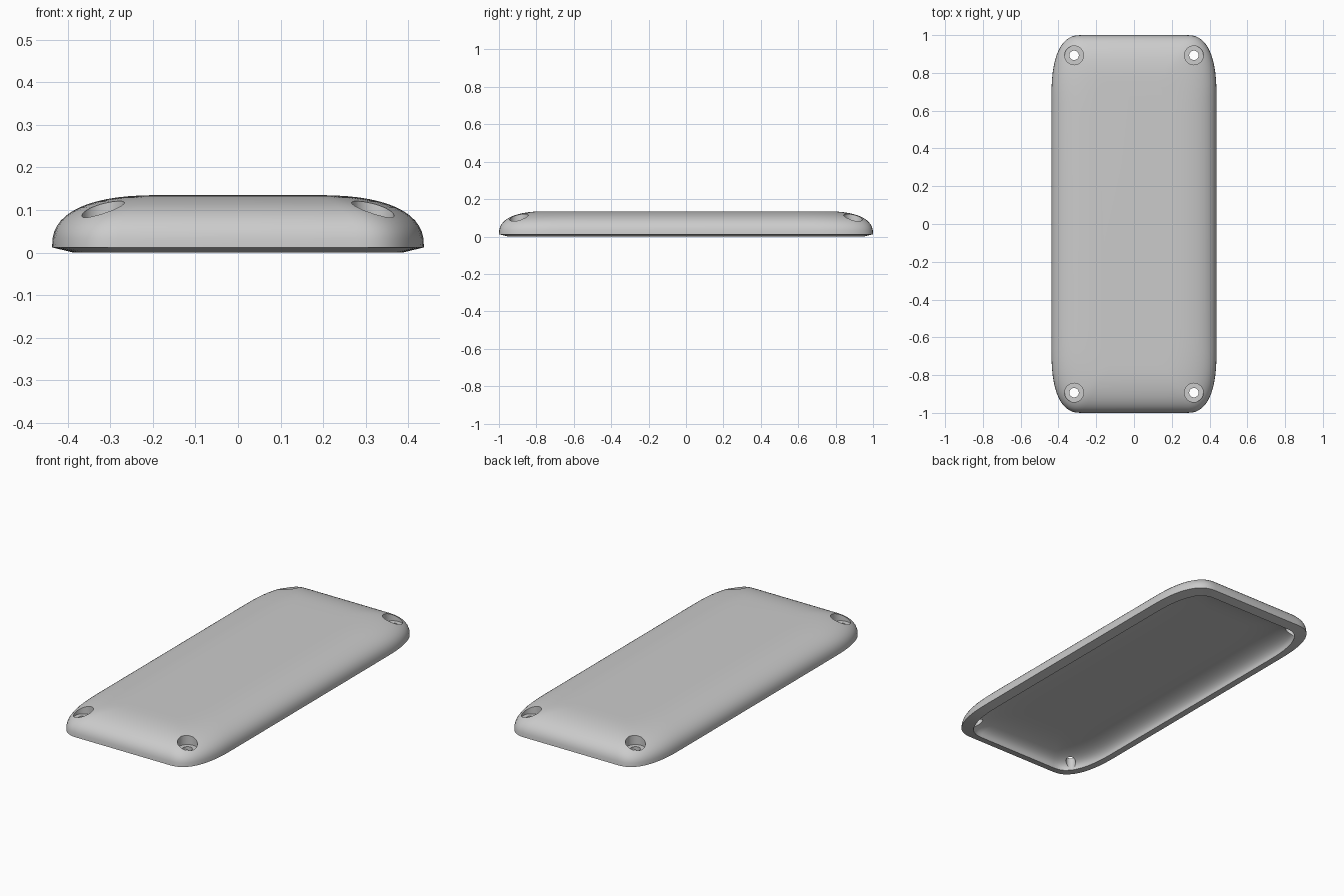
import bpy, bmesh, math

cube = bpy.data.objects.get("Cube")
if cube:
    bpy.data.objects.remove(cube, do_unlink=True)

HALF_W, HALF_L = 0.437, 1.0      # footprint
CORNER_X, CORNER_Y = 0.157, 0.33  # stretched corner radii
POWER = 0.8                       # softness of the rounded curves
STEPS = 14

grey = bpy.data.materials.new("grey_plastic")
grey.use_nodes = True
colour = (0.6, 0.6, 0.6, 1)
grey.diffuse_color = colour
grey.node_tree.nodes["Principled BSDF"].inputs["Base Color"].default_value = colour


def quarter(n):
    """Points of a soft quarter curve from (1, 0) to (0, 1)."""
    angles = [math.pi / 2 * i / n for i in range(n + 1)]
    return [(max(math.cos(a), 0) ** POWER if i < n else 0.0, math.sin(a) ** POWER)
            for i, a in enumerate(angles)]


def outline():
    """Rounded rectangle, counter-clockwise."""
    corner = [(HALF_W - CORNER_X * (1 - u), HALF_L - CORNER_Y * (1 - v))
              for u, v in quarter(STEPS)]
    half = corner + [(-x, y) for x, y in reversed(corner)]
    return half + [(-x, -y) for x, y in half]


def dome(start, end, base, top):
    """Section of a domed surface as (inset, height) pairs."""
    return [(end - (end - start) * u, base + (top - base) * v)
            for u, v in quarter(STEPS)]


# Hollow shell: inner ceiling, down to the sloping rim, up over the outside
section = dome(0.05, 0.28, 0.0, 0.078)[::-1] + dome(0.0, 0.26, 0.012, 0.135)
bm = bmesh.new()
rings = []
for inset, z in section:
    sx, sy = 1 - inset / HALF_W, 1 - inset / HALF_L
    rings.append([bm.verts.new((x * sx, y * sy, z)) for x, y in outline()])
for lower, upper in zip(rings, rings[1:]):
    for i in range(len(lower)):
        j = (i + 1) % len(lower)
        bm.faces.new((lower[i], lower[j], upper[j], upper[i]))
bm.faces.new(rings[0][::-1])
bm.faces.new(rings[-1])
bmesh.ops.recalc_face_normals(bm, faces=bm.faces[:])
mesh = bpy.data.meshes.new("cover_shell")
bm.to_mesh(mesh)
bm.free()
mesh.materials.append(grey)
shell = bpy.data.objects.new("cover_shell", mesh)
bpy.context.collection.objects.link(shell)


def drill(x, y, radius, bottom):
    """Cut a round vertical hole from the given height upward."""
    top = 0.3
    bpy.ops.mesh.primitive_cylinder_add(vertices=40, radius=radius, depth=top - bottom,
                                        location=(x, y, (top + bottom) / 2))
    cutter = bpy.context.object
    cutter.name = "hole_cutter"
    cutter.hide_render = True
    cutter.data.materials.append(grey)
    mod = shell.modifiers.new("hole", "BOOLEAN")
    mod.operation, mod.solver, mod.object = "DIFFERENCE", "EXACT", cutter
    bpy.context.view_layer.objects.active = shell
    bpy.ops.object.modifier_apply(modifier=mod.name)
    bpy.data.objects.remove(cutter, do_unlink=True)


# Counterbored screw holes in the four corners
for sx in (-1, 1):
    for sy in (-1, 1):
        drill(sx * 0.317, sy * 0.893, 0.05, 0.07)
        drill(sx * 0.317, sy * 0.893, 0.025, -0.1)

bpy.ops.object.select_all(action="DESELECT")
shell.select_set(True)
bpy.context.view_layer.objects.active = shell
bpy.ops.object.shade_smooth_by_angle(angle=math.radians(35))
